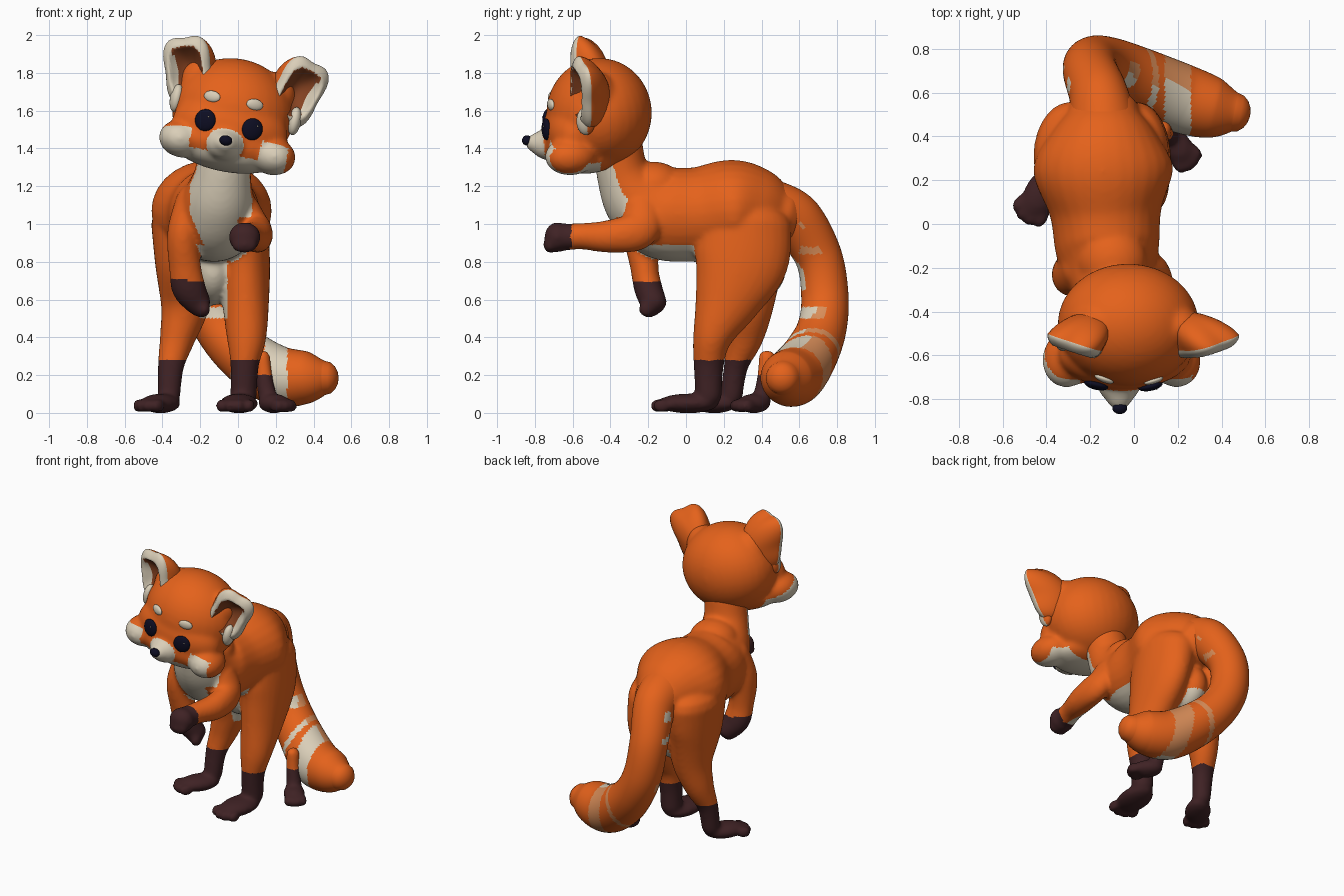
import bpy, bmesh, math
from math import sin, cos, pi, radians
from mathutils import Vector, Matrix
from mathutils.bvhtree import BVHTree

if "Cube" in bpy.data.objects:
    bpy.data.objects.remove(bpy.data.objects["Cube"])


def material(name, rgb):
    m = bpy.data.materials.new(name)
    m.use_nodes = True
    m.diffuse_color = (*rgb, 1)
    m.node_tree.nodes["Principled BSDF"].inputs["Base Color"].default_value = (*rgb, 1)
    return m


ORANGE, CREAM, DARK, BLACK, INNER, PALE = range(6)
MATS = [material("orange_fur", (0.78, 0.122, 0.011)), material("cream_fur", (0.7, 0.62, 0.48)),
        material("dark_paws", (0.05, 0.016, 0.018)), material("eye_black", (0.004, 0.004, 0.016)),
        material("inner_ear", (0.24, 0.055, 0.015)), material("pale_orange", (0.7, 0.27, 0.1))]


def ball(bm, center, radii, turn=0.0, matrix=Matrix()):
    # Ellipsoid, turned about the vertical
    m = (matrix @ Matrix.Translation(center) @ Matrix.Rotation(radians(turn), 4, 'Z')
         @ Matrix.Diagonal((*radii, 1)))
    bmesh.ops.create_uvsphere(bm, u_segments=32, v_segments=20, radius=1, matrix=m)


def tube(bm, points, ref=(1, 0, 0), steps=6, sides=28):
    # Round-ended loft through (x, y, z, side radius, other radius)
    pts = [points[0]] + points + [points[-1]]
    rings = []
    for i in range(1, len(pts) - 2):
        for s in range(steps):
            t = s / steps
            rings.append([0.5 * (2 * b + (c - a) * t + (2 * a - 5 * b + 4 * c - d) * t * t
                                 + (3 * b - a - 3 * c + d) * t ** 3)
                          for a, b, c, d in zip(*pts[i - 1:i + 3])])
    rings.append(list(points[-1]))

    def cap(end, inner):
        out = (Vector(end[:3]) - Vector(inner[:3])).normalized()
        r = min(end[3:])
        return [[*(Vector(end[:3]) + out * r * 0.8 * sin(a)), end[3] * cos(a), end[4] * cos(a)]
                for a in (0.4, 0.8, 1.15, 1.45)]

    rings = cap(rings[0], rings[1])[::-1] + rings + cap(rings[-1], rings[-2])
    loops = []
    for i, r in enumerate(rings):
        t = (Vector(rings[min(i + 1, len(rings) - 1)][:3]) - Vector(rings[max(i - 1, 0)][:3])).normalized()
        u = Vector(ref)
        u = (u - t * u.dot(t)).normalized()
        v = t.cross(u)
        loops.append([bm.verts.new(Vector(r[:3]) + u * r[3] * cos(2 * pi * k / sides)
                                   + v * r[4] * sin(2 * pi * k / sides)) for k in range(sides)])
    for a, b in zip(loops, loops[1:]):
        for k in range(sides):
            bm.faces.new((a[k], a[(k + 1) % sides], b[(k + 1) % sides], b[k]))
    bm.faces.new(loops[0][::-1])
    bm.faces.new(loops[-1])


def foot(bm, center, length, width, turn):
    # Flat foot with four toes; it points to -y before turning
    m = Matrix.Translation(center) @ Matrix.Rotation(radians(turn), 4, 'Z')
    ball(bm, (0, 0, 0.05), (width, length, 0.052), 0, m)
    for k in (-1.5, -0.5, 0.5, 1.5):
        ball(bm, (k * width * 0.5, -length * (0.95 - 0.07 * k * k), 0.037),
             (width * 0.3, 0.045, 0.037), 0, m)


def finish(name, bm, paint, matrix=Matrix(), voxel=0, soften=8):
    # Turn the bmesh into an object, fuse it, then colour faces by a rule
    bmesh.ops.recalc_face_normals(bm, faces=bm.faces)
    mesh = bpy.data.meshes.new(name)
    bm.to_mesh(mesh)
    bm.free()
    obj = bpy.data.objects.new(name, mesh)
    bpy.context.collection.objects.link(obj)
    if voxel:
        fuse = obj.modifiers.new("fuse", 'REMESH')
        fuse.mode = 'VOXEL'
        fuse.voxel_size = voxel
        soft = obj.modifiers.new("soften", 'SMOOTH')
        soft.factor, soft.iterations = 0.5, soften
        dg = bpy.context.evaluated_depsgraph_get()
        fused = bpy.data.meshes.new_from_object(obj.evaluated_get(dg))
        obj.modifiers.clear()
        obj.data = fused
        bpy.data.meshes.remove(mesh)
        fused.name = name
        mesh = fused
    mesh.materials.clear()
    wanted = [paint(p.center, p.normal) if callable(paint) else paint for p in mesh.polygons]
    used = sorted(set(wanted))
    for i in used:
        mesh.materials.append(MATS[i])
    for p, w in zip(mesh.polygons, wanted):
        p.material_index = used.index(w)
        p.use_smooth = True
    obj.matrix_world = matrix
    return obj


# Body: torso and neck, arms, hind legs and feet
bm = bmesh.new()
tube(bm, [(-.14, .5, 1.04, .17, .16), (-.14, .4, 1.06, .25, .23), (-.14, .25, 1.07, .32, .27),
          (-.13, .05, 1.05, .255, .25), (-.12, -.13, 1.06, .235, .245), (-.1, -.26, 1.14, .19, .19),
          (-.08, -.335, 1.27, .15, .14), (-.06, -.36, 1.42, .14, .13)])
ball(bm, (-.1, -.17, 1.2), (.16, .16, .13))
ball(bm, (-.13, .3, .76), (.13, .23, .19))
tube(bm, [(.03, -.23, 1.08, .085, .1), (.1, -.25, .97, .075, .105), (.1, -.4, .935, .08, .088),
          (.06, -.55, .935, .07, .07), (.035, -.65, .93, .075, .072)])
ball(bm, (.035, -.68, .93), (.085, .07, .08))
ball(bm, (.035, -.72, .89), (.07, .035, .045))
tube(bm, [(-.24, -.19, 1.12, .09, .11), (-.29, -.23, .95, .085, .1), (-.28, -.22, .77, .085, .075),
          (-.26, -.2, .66, .09, .075), (-.21, -.17, .58, .07, .07)])
for x in (.02, .035, .05):
    ball(bm, (x - .23, -.16 - x, .55), (.035, .04, .045))
tube(bm, [(.0, .31, 1.0, .16, .25), (.03, .29, .8, .14, .25), (.04, .22, .6, .125, .18),
          (.045, .14, .4, .105, .105), (.035, .12, .25, .075, .08), (.03, .12, .09, .07, .07)])
tube(bm, [(-.29, .31, 1.0, .17, .25), (-.29, .31, .8, .15, .22), (-.28, .33, .58, .13, .14),
          (-.32, .31, .4, .095, .1), (-.355, .265, .25, .07, .065), (-.365, .24, .09, .06, .06)])
tube(bm, [(.13, .43, .3, .04, .045), (.14, .42, .18, .045, .045), (.16, .4, .07, .05, .05)])
foot(bm, (.005, .01, 0), .165, .1, -8)
foot(bm, (-.41, .15, 0), .14, .085, -35)
foot(bm, (.19, .36, 0), .1, .07, 40)


def paint_body(c, n):
    if c.z < (.2 if c.x > .1 and c.y > .3 else .28):
        return DARK
    if c.y < -.61 or (c.y < -.05 and c.z < .7 - .1 * (c.x + .25)):
        return DARK
    across = abs(c.x + .09)
    bib = min(.165, .05 + .45 * (c.z - .8)) if c.z > .82 else 0
    if c.y < -.2 and n.y < -.3 and across < bib and not (c.x > .0 and c.z < 1.04):
        return CREAM
    if c.z < .89 and c.y < .08 and n.z < -.35 and -.25 < c.x < .06:
        return CREAM
    if .5 < c.z < .83 and c.y > -.05 and abs(c.x + .13) < .075 and (n.y < -.1 or n.z < -.4):
        return CREAM
    return ORANGE


finish("body", bm, paint_body, Matrix(), .013, 10)

# Tail, ringed with broken stripes
bm = bmesh.new()
tube(bm, [(-.14, .44, 1.08, .16, .16), (-.16, .58, 1.02, .145, .135), (-.2, .7, .83, .125, .125),
          (-.18, .735, .62, .125, .125), (-.1, .72, .45, .13, .13), (.03, .66, .31, .145, .145),
          (.2, .58, .2, .158, .158), (.36, .53, .185, .14, .14), (.46, .51, .185, .09, .09)],
     (0, 1, 0), 16, 48)


def paint_tail(c, n):
    if c.z < .42 and .14 < c.x < .26:
        return CREAM if n.y < .1 else PALE
    if c.x > -.1 and .01 < c.x - (c.z - .3) * .5 < .05 and c.z < .5:
        return PALE if n.y > -.2 else CREAM
    if c.z > .45 and .5 < c.z < .56 and n.y < .1:
        return CREAM if n.y < -.3 else PALE
    if abs(n.x) > .35 and n.y < .2 and c.y > .6 and (.84 < c.z < .88 or .97 < c.z < 1.03):
        return CREAM if n.x < 0 else PALE
    if n.y < -.8 and .65 < c.z < .92:
        return CREAM
    return ORANGE


finish("tail", bm, paint_tail)

# Head, tilted to one side
HEAD = Matrix.Translation((-.04, -.47, 1.57)) @ Matrix.Rotation(radians(11), 4, 'Y')
bm = bmesh.new()
ball(bm, (.01, .01, .02), (.325, .28, .29))
ball(bm, (.01, -.12, -.06), (.31, .165, .18))
ball(bm, (.01, -.12, -.14), (.34, .16, .13))
ball(bm, (.01, -.07, -.19), (.28, .2, .105))
ball(bm, (0, -.24, -.15), (.105, .115, .088))
ball(bm, (0, -.3, -.145), (.068, .08, .058))
for s in (-1, 1):
    ball(bm, (s * .245 + .015, -.14, -.165), (.12, .14, .1), s * 20)
    ball(bm, (s * .2 + .01, .0, .15), (.11, .1, .13))


def paint_head(c, n):
    muzzle = (c.x / .1) ** 2 + ((c.z + .15) / .085) ** 2 < 1 and c.y < -.2
    cheek = abs(c.x) > .19 and c.y < -.02 and c.z < -.09 - (c.y + .26) * .45
    jaw = c.z < -.2 and c.y < .02
    return CREAM if (muzzle or cheek or jaw) and c.x < .335 else ORANGE


head = finish("head", bm, paint_head, HEAD, .012, 18)
bm = bmesh.new()
bm.from_mesh(head.data)
skin = BVHTree.FromBMesh(bm)
bm.free()


def on_face(name, x, z, radii, colour):
    # Small rounded piece set against the front of the head
    hit = skin.ray_cast(Vector((x, -2, z)), Vector((0, 1, 0)))
    piece = bmesh.new()
    ball(piece, hit[0], radii, math.degrees(math.atan2(hit[1].x, -hit[1].y)))
    finish(name, piece, colour, HEAD)


on_face("nose", 0, -.13, (.034, .027, .027), BLACK)
for side, s in (("left", 1), ("right", -1)):
    on_face(side + "_eye", s * .127, -.045, (.056, .022, .058), BLACK)
    on_face(side + "_eye_glint", s * .127 + .018, -.025, (.008, .026, .008), CREAM)
    on_face(side + "_brow", s * .115, .085, (.046, .016, .03), CREAM)

    # Cupped ear with a pale rim, its back running into the head
    bm = bmesh.new()
    ball(bm, (0, 0, 0), (1, 1, 1))
    bmesh.ops.subdivide_edges(bm, edges=bm.edges, cuts=1, use_grid_fill=True)

    def paint_ear(c, n):
        r = math.hypot(c.x, c.z)
        if c.y > 0 and r > .75:
            return ORANGE
        return INNER if r < .74 and c.x * s < .45 else CREAM

    # Colour is decided on the round shape, before the cup is pressed in
    tint = [paint_ear(f.calc_center_median(), f.normal) if f.calc_center_median().y < .05 else ORANGE
            for f in bm.faces]
    for v in bm.verts:
        x, y, z = v.co
        r = math.hypot(x, z)
        square = 1 + .22 * (2 * x * z / max(r * r, .01)) ** 2 * r
        if y < 0 and r < .75:
            v.co.y += 1.7 * (1 - (r / .75) ** 2)
        elif y > 0:
            v.co.y *= 2.2
            v.co.x -= s * .35 * y
            v.co.z -= .3 * y
        v.co.x *= square
        v.co.z *= square
    place = (HEAD @ Matrix.Translation((s * .295 + .03, -.07, .195)) @ Matrix.Rotation(radians(s * 18), 4, 'Y')
             @ Matrix.Rotation(radians(s * 18), 4, 'Z') @ Matrix.Diagonal((.125, .07, .175, 1)))
    tints = iter(tint)
    finish(side + "_ear", bm, lambda c, n: next(tints), place)

    # Tuft below the ear
    bm = bmesh.new()
    ball(bm, (s * .318 + .02, -.06, .04), (.035, .05, .075))
    finish(side + "_ear_tuft", bm, lambda c, n: CREAM if c.y < -.05 else ORANGE, HEAD)
